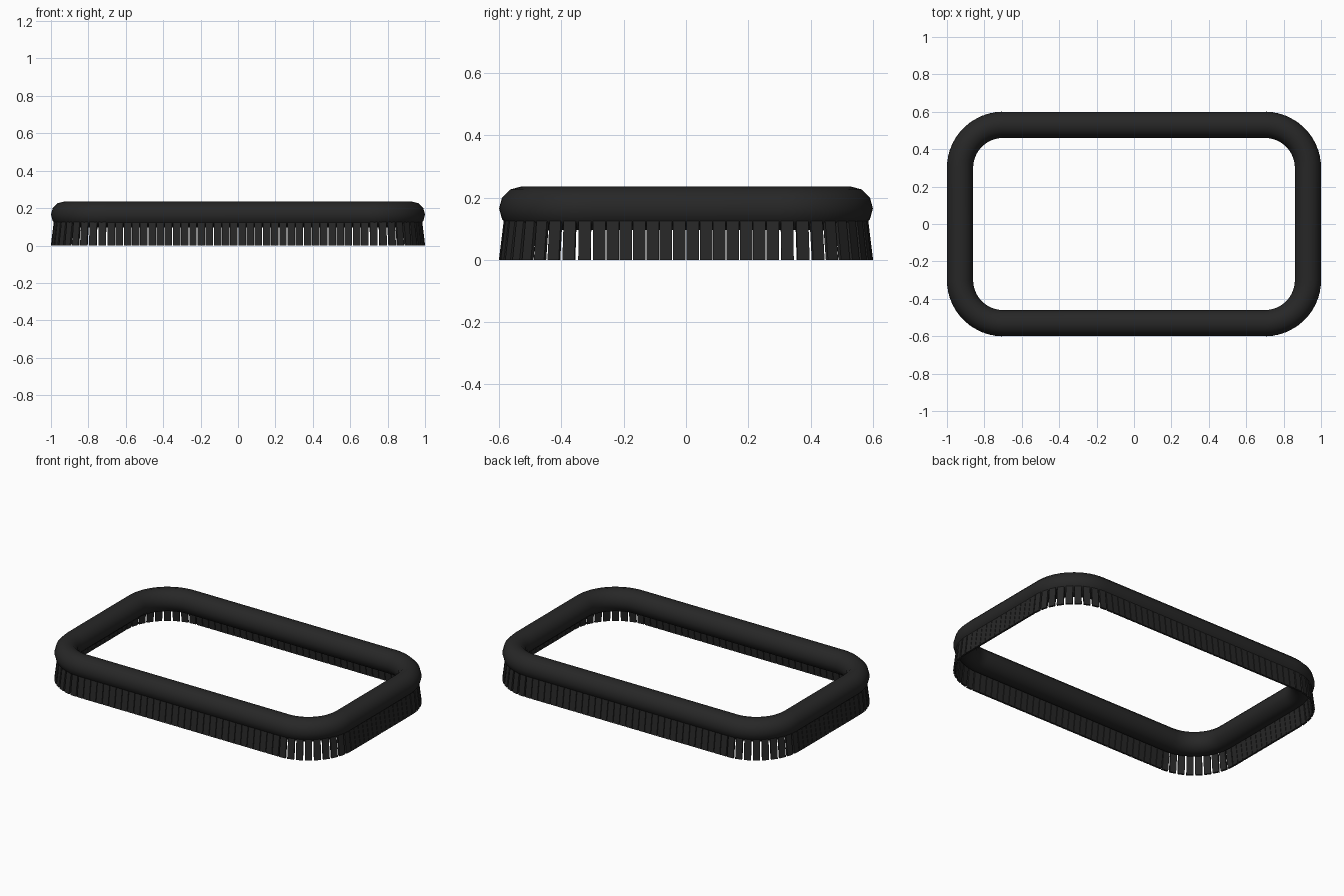
import bpy, bmesh, math
from mathutils import Vector

if "Cube" in bpy.data.objects:
    bpy.data.objects.remove(bpy.data.objects["Cube"])

HX, HY, R = 0.70, 0.30, 0.07     # corner centres and tube radius
ZC = 0.165                       # tube centre height
CORNER = 0.23                    # corner radius of tube centreline

mat = bpy.data.materials.new("black_rubber")
mat.diffuse_color = (0.02, 0.02, 0.02, 1)
mat.use_nodes = True
mat.node_tree.nodes["Principled BSDF"].inputs["Base Color"].default_value = mat.diffuse_color

def make_object(name, bm):
    bmesh.ops.recalc_face_normals(bm, faces=bm.faces)
    me = bpy.data.meshes.new(name)
    bm.to_mesh(me)
    bm.free()
    me.materials.append(mat)
    ob = bpy.data.objects.new(name, me)
    bpy.context.collection.objects.link(ob)
    return ob

CENTRES = [(HX, HY), (-HX, HY), (-HX, -HY), (HX, -HY)]

# Rounded rectangular tube: round section swept along the outline
bm = bmesh.new()
SIDES, STEPS = 12, 14
rings = []
for q, (cx, cy) in enumerate(CENTRES):
    for i in range(STEPS + 1):
        a = math.pi / 2 * (q + i / STEPS)
        ring = []
        for k in range(SIDES):
            t = 2 * math.pi * k / SIDES
            d = CORNER + R * math.cos(t)
            ring.append(bm.verts.new((cx + d * math.cos(a), cy + d * math.sin(a), ZC + R * math.sin(t))))
        rings.append(ring)
for i, ring in enumerate(rings):
    nxt = rings[(i + 1) % len(rings)]
    for k in range(SIDES):
        j = (k + 1) % SIDES
        bm.faces.new((ring[k], ring[j], nxt[j], nxt[k])).smooth = True
make_object("tube_rim", bm)

# Bristles: thin strips hanging from the outer edge, flaring outwards
bm = bmesh.new()
W, T, TOP = 0.040, 0.012, 0.13

def bristle(cx, cy, angle, offset=0.0):
    out = Vector((math.cos(angle), math.sin(angle), 0))
    side = Vector((-out.y, out.x, 0))
    base = Vector((cx, cy, 0)) + side * offset
    v = []
    for z, r in ((0, 0.30), (TOP, 0.284)):
        for dr, s in ((0, -1), (0, 1), (-T, 1), (-T, -1)):
            v.append(bm.verts.new(base + out * (r + dr) + side * s * W / 2 + Vector((0, 0, z))))
    for f in ((0, 1, 2, 3), (4, 5, 6, 7), (0, 1, 5, 4), (1, 2, 6, 5), (2, 3, 7, 6), (3, 0, 4, 7)):
        bm.faces.new([v[i] for i in f])

for q, (cx, cy) in enumerate(CENTRES):
    # Corner fan
    for i in range(9):
        bristle(cx, cy, math.pi / 2 * (q + (i + 0.5) / 9))
    # Straight run following the corner
    length, n = (2 * HX, 32) if q % 2 == 0 else (2 * HY, 14)
    for i in range(n):
        bristle(cx, cy, math.pi / 2 * (q + 1), length * (i + 0.5) / n)
make_object("bristle_skirt", bm)
